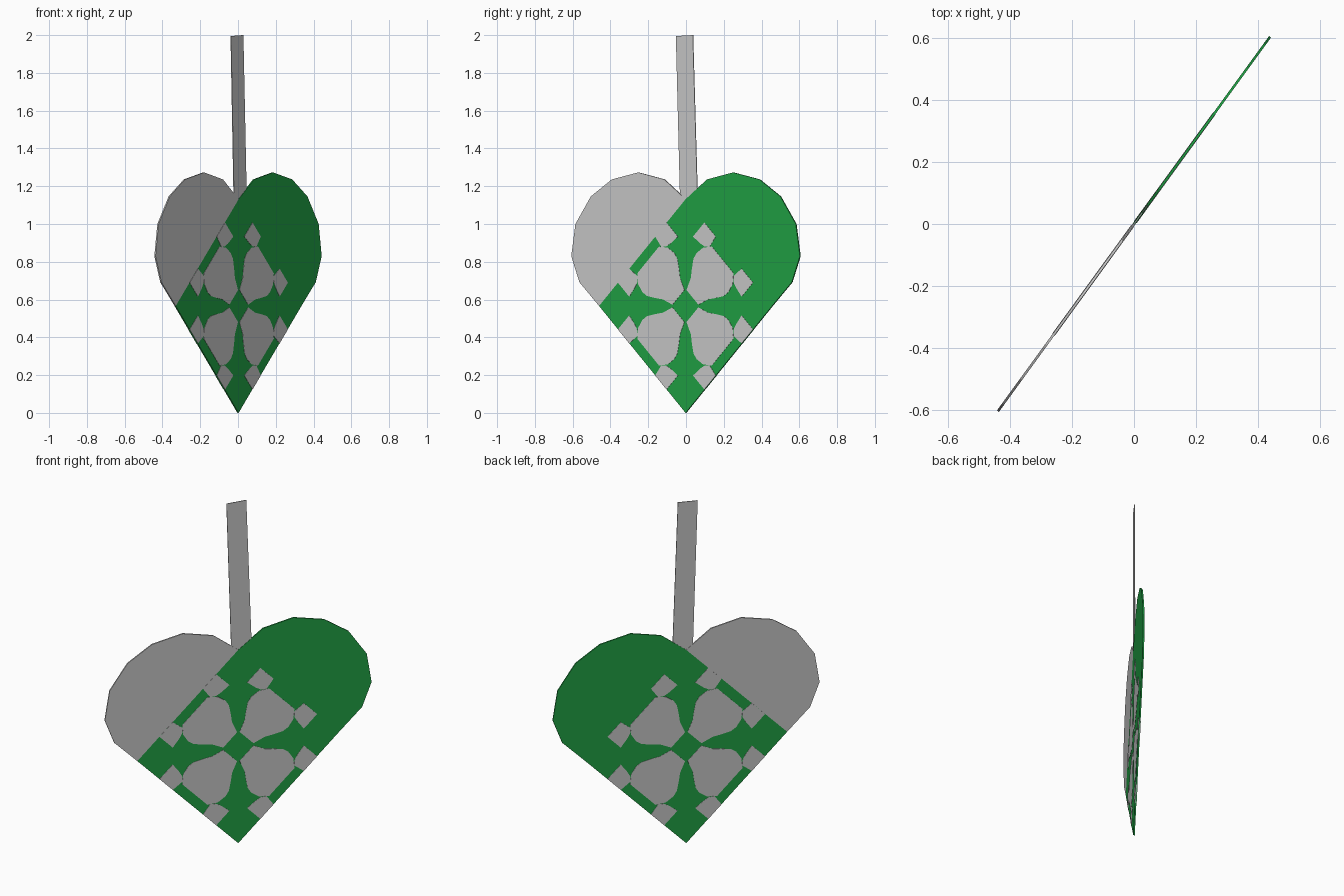
import bpy, bmesh, math
from mathutils import Vector

if "Cube" in bpy.data.objects:
    bpy.data.objects.remove(bpy.data.objects["Cube"])

# The flat ornament stands in a vertical plane turned about z
U = Vector((0.588, 0.809, 0))
N = Vector((0.809, -0.588, 0))
R = math.sqrt(0.5)
C = 0.4   # half side of the woven square

green = bpy.data.materials.new("green_paper")
green.diffuse_color = (0.015, 0.37, 0.06, 1)
green.use_nodes = True
green.node_tree.nodes["Principled BSDF"].inputs["Base Color"].default_value = green.diffuse_color


def weave(p, q):
    """Square coordinates about the weave centre -> (along plane, height)."""
    a, b = p + C, q + C
    return (a - b) * R, (a + b) * R


def plates(name, outlines, thick, mat=None):
    """Flat paper pieces from outlines, given thickness across the plane."""
    bm = bmesh.new()
    for pts in outlines:
        front = [bm.verts.new(U * s + N * thick / 2 + Vector((0, 0, z))) for s, z in pts]
        back = [bm.verts.new(v.co - N * thick) for v in front]
        bm.faces.new(front)
        bm.faces.new(back[::-1])
        n = len(front)
        for i in range(n):
            j = (i + 1) % n
            bm.faces.new((front[j], front[i], back[i], back[j]))
    bmesh.ops.recalc_face_normals(bm, faces=bm.faces)
    bmesh.ops.triangulate(bm, faces=[f for f in bm.faces if len(f.verts) > 4])
    me = bpy.data.meshes.new(name)
    bm.to_mesh(me)
    bm.free()
    ob = bpy.data.objects.new(name, me)
    bpy.context.collection.objects.link(ob)
    if mat:
        me.materials.append(mat)
    return ob


# Rounded lobe above the square
lobe = [(0.566, 0.566), (0.695, 0.692), (0.748, 0.83), (0.721, 1.0), (0.62, 1.146),
        (0.483, 1.236), (0.31, 1.273), (0.14, 1.236), (0, 1.131)]

# Green sheet: woven square plus right lobe
plates("green_sheet", [[(0, 0)] + lobe + [(-0.566, 0.566)]], 0.008, green)

# Grey sheet: left lobe
plates("grey_lobe", [[(-s, z) for s, z in lobe]], 0.008)

# Grey weave: one curved arm and two edge cells, repeated on four sides
side = [(0.055, 0.065), (0.08, 0.13), (0.11, 0.17), (0.14, 0.215),
        (0.147, 0.25), (0.137, 0.30), (0.10, 0.345)]
arm = side + [(-p, q) for p, q in reversed(side)]
cell = [(0.11, 0.333), (0.133, 0.312), (0.165, 0.303), (0.225, 0.295), (0.225, C), (0.12, C)]
patches = []
for k in range(4):
    c, s = round(math.cos(k * math.pi / 2)), round(math.sin(k * math.pi / 2))
    for shape in (arm, cell, [(-p, q) for p, q in cell]):
        patches.append([weave(p * c - q * s, p * s + q * c) for p, q in shape])
plates("grey_weave", patches, 0.011)

# Hanging strap tucked into the notch
plates("hanging_strap", [[(-0.035, 1.04), (0.08, 1.04), (0.046, 2.0), (-0.065, 1.995)]], 0.004)
